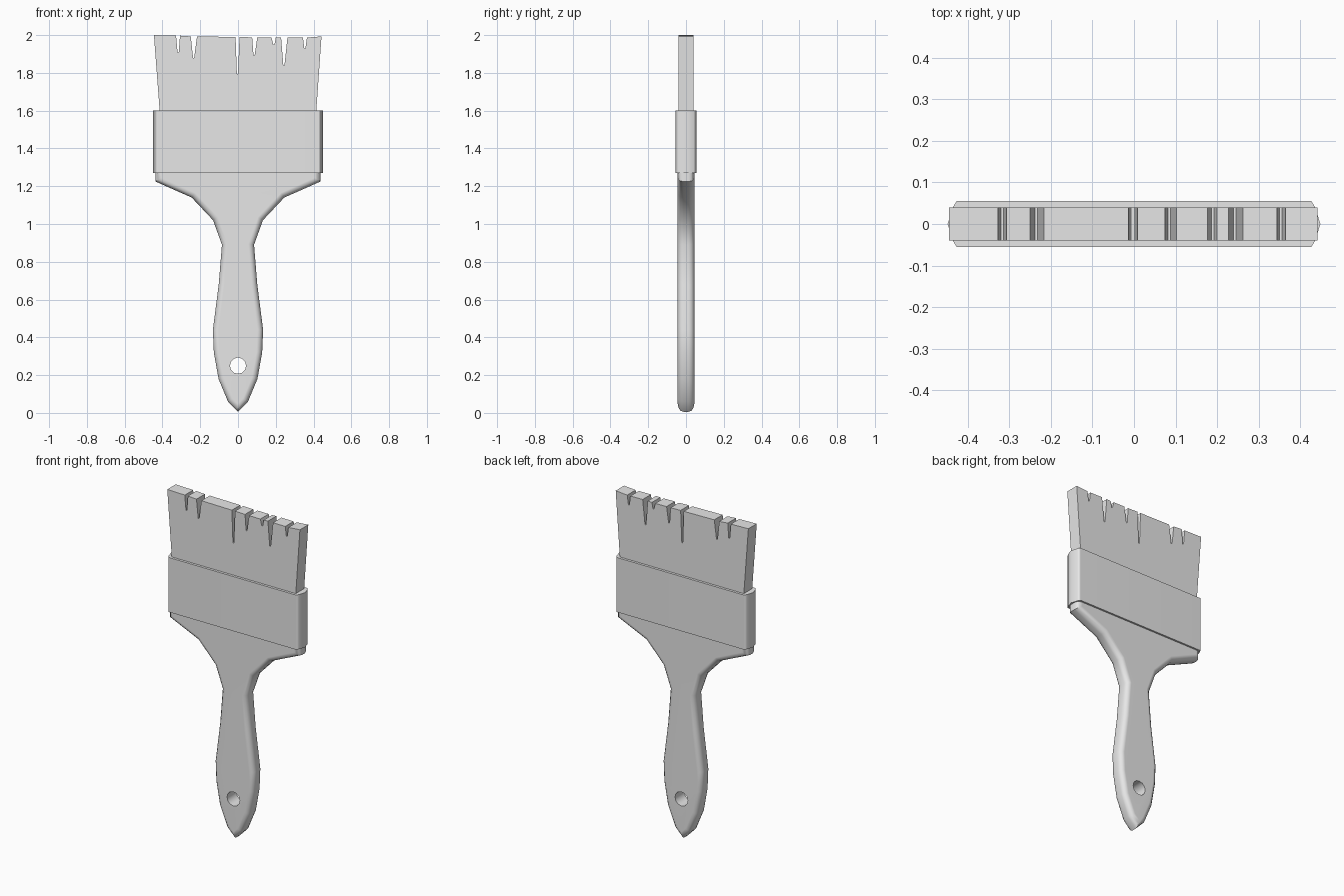
import bpy, bmesh, math

cube = bpy.data.objects.get("Cube")
if cube:
    bpy.data.objects.remove(cube, do_unlink=True)

grey = bpy.data.materials.new("plain grey")
grey.use_nodes = True
grey.diffuse_color = (0.8, 0.8, 0.8, 1)
grey.node_tree.nodes["Principled BSDF"].inputs["Base Color"].default_value = (0.8, 0.8, 0.8, 1)


def prism(name, points, direction, bevel=0, keep=None):
    """Extrude a closed outline, optionally rounding its rim edges."""
    bm = bmesh.new()
    face = bm.faces.new([bm.verts.new(p) for p in points])
    axis = max(range(3), key=lambda i: abs(direction[i]))
    ext = bmesh.ops.extrude_face_region(bm, geom=[face])
    moved = [v for v in ext["geom"] if isinstance(v, bmesh.types.BMVert)]
    bmesh.ops.translate(bm, verts=moved, vec=direction)
    bmesh.ops.recalc_face_normals(bm, faces=bm.faces)
    if bevel:
        rim = [e for e in bm.edges
               if abs(e.verts[0].co[axis] - e.verts[1].co[axis]) < 1e-5 and keep(e)]
        bmesh.ops.bevel(bm, geom=rim, offset=bevel, segments=3,
                        profile=0.5, affect='EDGES', clamp_overlap=True)
        bmesh.ops.recalc_face_normals(bm, faces=bm.faces)
    mesh = bpy.data.meshes.new(name)
    bm.to_mesh(mesh)
    bm.free()
    mesh.materials.append(grey)
    obj = bpy.data.objects.new(name, mesh)
    bpy.context.collection.objects.link(obj)
    return obj


def activate(obj):
    bpy.ops.object.select_all(action='DESELECT')
    obj.select_set(True)
    bpy.context.view_layer.objects.active = obj


def smooth(obj, degrees):
    activate(obj)
    bpy.ops.object.shade_smooth_by_angle(angle=math.radians(degrees))
    normals = obj.modifiers.new("Weighted normals", 'WEIGHTED_NORMAL')
    normals.keep_sharp = True


# Handle: mirrored silhouette with rounded front and back rims
half = [(0.053, 0.06), (0.103, 0.18), (0.128, 0.32), (0.133, 0.44), (0.102, 0.68),
        (0.085, 0.89), (0.132, 1.02), (0.245, 1.14), (0.437, 1.225), (0.437, 1.32)]
outline = [(0, 0.006)] + half + [(-x, z) for x, z in reversed(half)]
handle = prism("handle", [(x, -0.044, z) for x, z in outline], (0, 0.088, 0), 0.03,
               lambda e: min(v.co.z for v in e.verts) < 1.31)

# Hanging hole
bpy.ops.mesh.primitive_cylinder_add(vertices=12, radius=0.043, depth=0.3,
                                    location=(0, 0, 0.25), rotation=(math.pi / 2, 0, 0))
cutter = bpy.context.object
cutter.name = "hole_cutter"
cutter.hide_render = True
cutter.data.materials.append(grey)
activate(handle)
cut = handle.modifiers.new("Hole", 'BOOLEAN')
cut.operation = 'DIFFERENCE'
cut.solver = 'EXACT'
cut.object = cutter
bpy.ops.object.modifier_apply(modifier=cut.name)
bpy.data.objects.remove(cutter, do_unlink=True)
smooth(handle, 40)

# Metal band around the top of the handle
corner = [(0.449, 0), (0.436, 0.041), (0.427, 0.055)]
side = [(x, -y) for x, y in reversed(corner[1:])] + corner
section = side + [(-x, -y) for x, y in side]
band = prism("metal_band", [(x, y, 1.27) for x, y in section], (0, 0, 0.33))
smooth(band, 60)

# Bristles: flared block with V notches (left x, tip x, right x, tip z, rim z)
notches = [(-0.328, -0.317, -0.307, 1.907, 1.997), (-0.25, -0.235, -0.217, 1.88, 1.993),
           (-0.013, -0.003, 0.008, 1.795, 1.99), (0.075, 0.085, 0.102, 1.892, 1.988),
           (0.177, 0.19, 0.2, 1.95, 1.987), (0.228, 0.243, 0.262, 1.84, 1.988),
           (0.344, 0.354, 0.365, 1.93, 1.987)]
profile = [(0.411, 1.55), (-0.411, 1.55), (-0.445, 2.0)]
for left, tip, right, depth, rim in notches:
    profile += [(left, rim), (tip - 0.003, depth), (tip + 0.003, depth), (right, rim)]
profile.append((0.442, 1.993))
prism("bristles", [(x, -0.04, z) for x, z in profile], (0, 0.08, 0))
